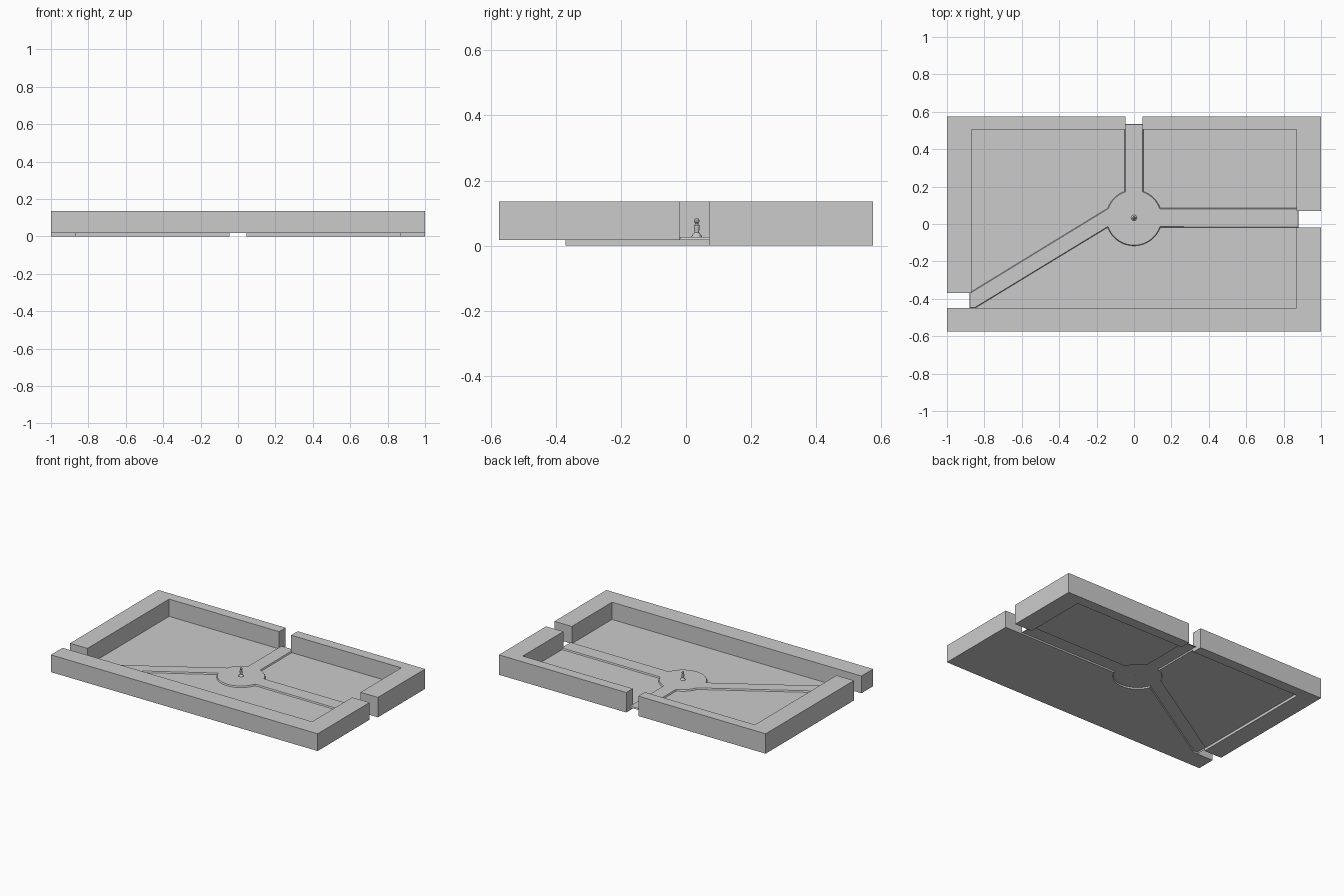
import bpy, bmesh, math

if "Cube" in bpy.data.objects:
    bpy.data.objects.remove(bpy.data.objects["Cube"])

CY, R = 0.033, 0.15          # round plaza centre and radius
GROUND, PATH, TOP = 0.018, 0.027, 0.135


def finish(name, bm):
    bmesh.ops.remove_doubles(bm, verts=bm.verts, dist=1e-5)
    mesh = bpy.data.meshes.new(name)
    bm.to_mesh(mesh)
    bm.free()
    obj = bpy.data.objects.new(name, mesh)
    bpy.context.collection.objects.link(obj)
    return obj


def prism(name, outline, z0, z1):
    bm = bmesh.new()
    face = bm.faces.new([bm.verts.new((x, y, z0)) for x, y in outline])
    ext = bmesh.ops.extrude_face_region(bm, geom=[face])
    for v in ext["geom"]:
        if isinstance(v, bmesh.types.BMVert):
            v.co.z = z1
    bmesh.ops.recalc_face_normals(bm, faces=bm.faces)
    return finish(name, bm)


def arc(a0, a1, n):
    return [(R * math.cos(a0 + (a1 - a0) * i / n), CY + R * math.sin(a0 + (a1 - a0) * i / n))
            for i in range(n + 1)]


# Surrounding wall blocks, separated by three openings
prism("front_wall", [(-1, -0.575), (1, -0.575), (1, -0.02), (0.87, -0.02),
                     (0.87, -0.45), (-1, -0.45)], GROUND, TOP)
prism("back_right_wall", [(1, 0.07), (1, 0.575), (0.045, 0.575), (0.045, 0.505),
                          (0.87, 0.505), (0.87, 0.07)], 0, TOP)
prism("back_left_wall", [(-1, -0.37), (-0.87, -0.37), (-0.87, 0.505), (-0.045, 0.505),
                         (-0.045, 0.575), (-1, 0.575)], 0, TOP)

# Ground sheet: lawns around a slightly raised path with a round plaza
lo, hi = 0.35, math.acos(0.05 / R)
ne = [(0.88, 0.085)] + arc(lo, hi, 8) + [(0.05, 0.535)]
nw = [(-0.05, 0.535)] + arc(math.pi - hi, math.pi - lo, 8) + [(-0.88, -0.368)]
south = [(-0.85, -0.45)] + arc(math.pi + lo, 2 * math.pi - lo, 20) + [(0.88, -0.02)]

bm = bmesh.new()


def sheet(points):
    face = bm.faces.new([bm.verts.new((x, y, GROUND)) for x, y in points])
    face.normal_update()
    if face.normal.z < 0:
        face.normal_flip()
    return face


for lawn in (ne + [(0.88, 0.535)], nw + [(-0.88, 0.535)], south + [(0.88, -0.45)]):
    sheet(lawn)
path = sheet(ne + nw + [(-0.88, -0.45)] + south)
bmesh.ops.inset_individual(bm, faces=[path], thickness=0.004, depth=PATH - GROUND,
                           use_even_offset=True)
finish("lawn_and_path", bm)

# Small turned monument in the middle of the plaza
profile = [(0, 0.026), (0.016, 0.026), (0.015, 0.031), (0.010, 0.036), (0.007, 0.041),
           (0.009, 0.055), (0.009, 0.062), (0.005, 0.066), (0.005, 0.069),
           (0.008, 0.073), (0.008, 0.079), (0.004, 0.084), (0, 0.084)]
bm = bmesh.new()
verts = [bm.verts.new((r, CY, z)) for r, z in profile]
edges = [bm.edges.new(p) for p in zip(verts, verts[1:])]
bmesh.ops.spin(bm, geom=verts + edges, cent=(0, CY, 0), axis=(0, 0, 1),
               angle=2 * math.pi, steps=12)
# centre the profile on the plaza axis and close the seam
bmesh.ops.remove_doubles(bm, verts=bm.verts, dist=1e-5)
bmesh.ops.recalc_face_normals(bm, faces=bm.faces)
finish("monument", bm)
